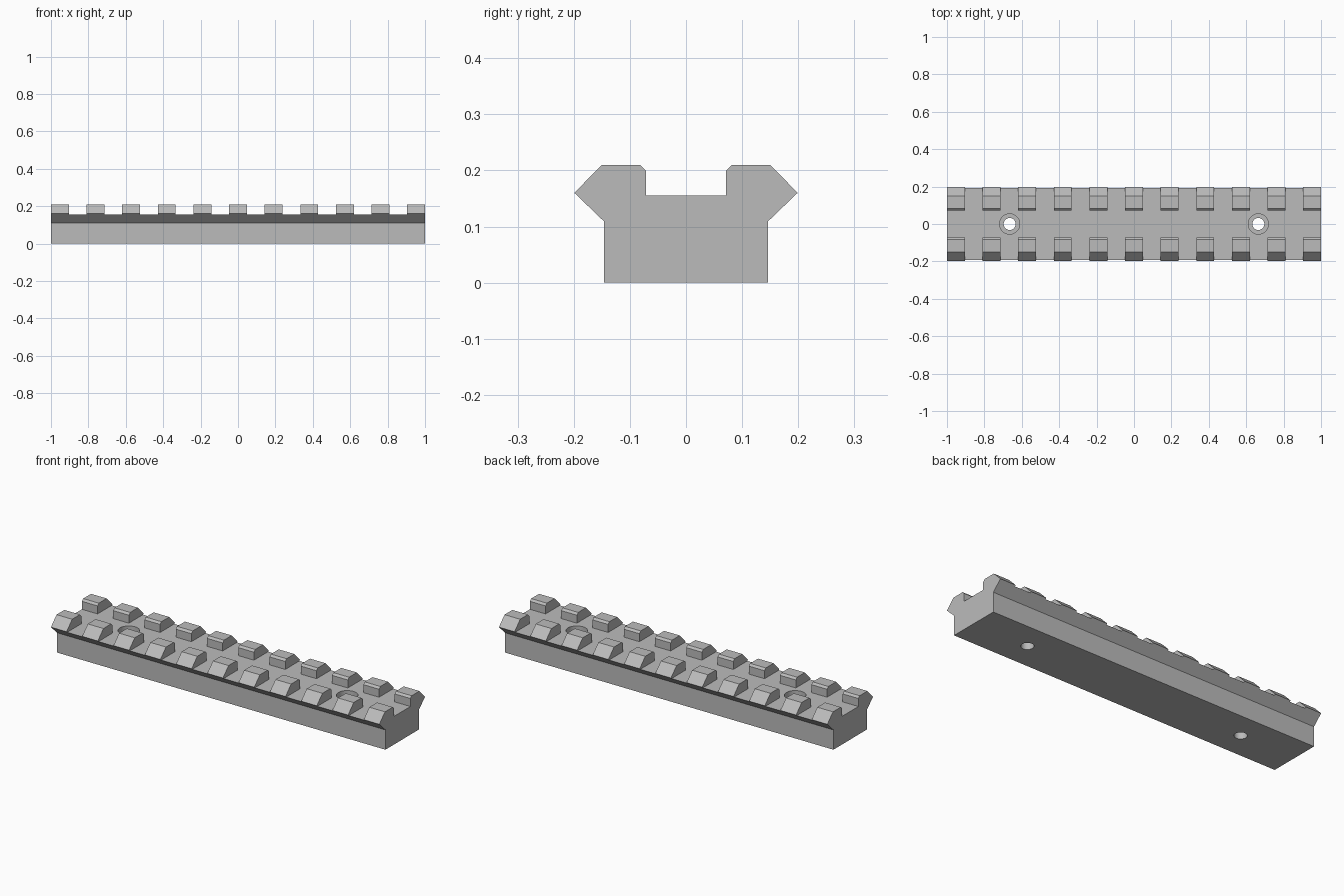
import bpy
import bmesh
import math
from mathutils import Matrix

if "Cube" in bpy.data.objects:
    bpy.data.objects.remove(bpy.data.objects["Cube"], do_unlink=True)

FLOOR = 0.155          # level of the groove and the cross slots
SEGMENT = 2 / 21       # width of each tooth and each gap
HOLE_X = 0.665

grey = bpy.data.materials.new("plain grey")
grey.use_nodes = True
COLOUR = (0.5, 0.5, 0.5, 1)
grey.diffuse_color = COLOUR
grey.node_tree.nodes["Principled BSDF"].inputs["Base Color"].default_value = COLOUR


def make_object(name, bm):
    bmesh.ops.recalc_face_normals(bm, faces=bm.faces)
    mesh = bpy.data.meshes.new(name)
    bm.to_mesh(mesh)
    bm.free()
    mesh.materials.append(grey)
    obj = bpy.data.objects.new(name, mesh)
    bpy.context.collection.objects.link(obj)
    return obj


def cylinder(bm, x, radius, bottom, top):
    bmesh.ops.create_cone(
        bm, cap_ends=True, segments=48, radius1=radius, radius2=radius,
        depth=top - bottom,
        matrix=Matrix.Translation((x, 0, (bottom + top) / 2)))


def cut(target, cutter):
    mod = target.modifiers.new("cut", 'BOOLEAN')
    mod.operation = 'DIFFERENCE'
    mod.solver = 'EXACT'
    mod.object = cutter
    cutter.hide_render = True
    bpy.context.view_layer.objects.active = target
    bpy.ops.object.modifier_apply(modifier=mod.name)
    bpy.data.objects.remove(cutter, do_unlink=True)


# Rail: mirrored dovetail profile swept along x
half = [(0.146, 0), (0.146, 0.109), (0.199, 0.16), (0.15, 0.21),
        (0.082, 0.21), (0.071, 0.199), (0.071, FLOOR)]
profile = half + [(-y, z) for y, z in reversed(half)]
bm = bmesh.new()
end = bm.faces.new([bm.verts.new((-1, y, z)) for y, z in profile])
swept = bmesh.ops.extrude_face_region(bm, geom=[end], use_keep_orig=True)
bmesh.ops.translate(bm, vec=(2, 0, 0), verts=[
    v for v in swept["geom"] if isinstance(v, bmesh.types.BMVert)])
rail = make_object("slotted_rail", bm)

# Cross slots between the teeth
bm = bmesh.new()
for i in range(10):
    x = -1 + SEGMENT * (2 * i + 1.5)
    bmesh.ops.create_cube(
        bm, size=1,
        matrix=Matrix.Translation((x, 0, FLOOR + 0.1))
        @ Matrix.Diagonal((SEGMENT, 0.6, 0.2, 1)))
cut(rail, make_object("slot_cutter", bm))

# Counterbored screw holes
for radius, bottom in ((0.054, 0.09), (0.032, -0.1)):
    bm = bmesh.new()
    for side in (-1, 1):
        cylinder(bm, side * HOLE_X, radius, bottom, 0.3)
    cut(rail, make_object("hole_cutter", bm))

# Merge leftover coplanar faces and smooth the hole walls
bm = bmesh.new()
bm.from_mesh(rail.data)
bmesh.ops.remove_doubles(bm, verts=bm.verts, dist=0.0001)
bmesh.ops.dissolve_limit(bm, angle_limit=math.radians(1),
                         verts=bm.verts, edges=bm.edges)
bm.to_mesh(rail.data)
bm.free()
rail.select_set(True)
bpy.context.view_layer.objects.active = rail
bpy.ops.object.shade_smooth_by_angle(angle=math.radians(30))
